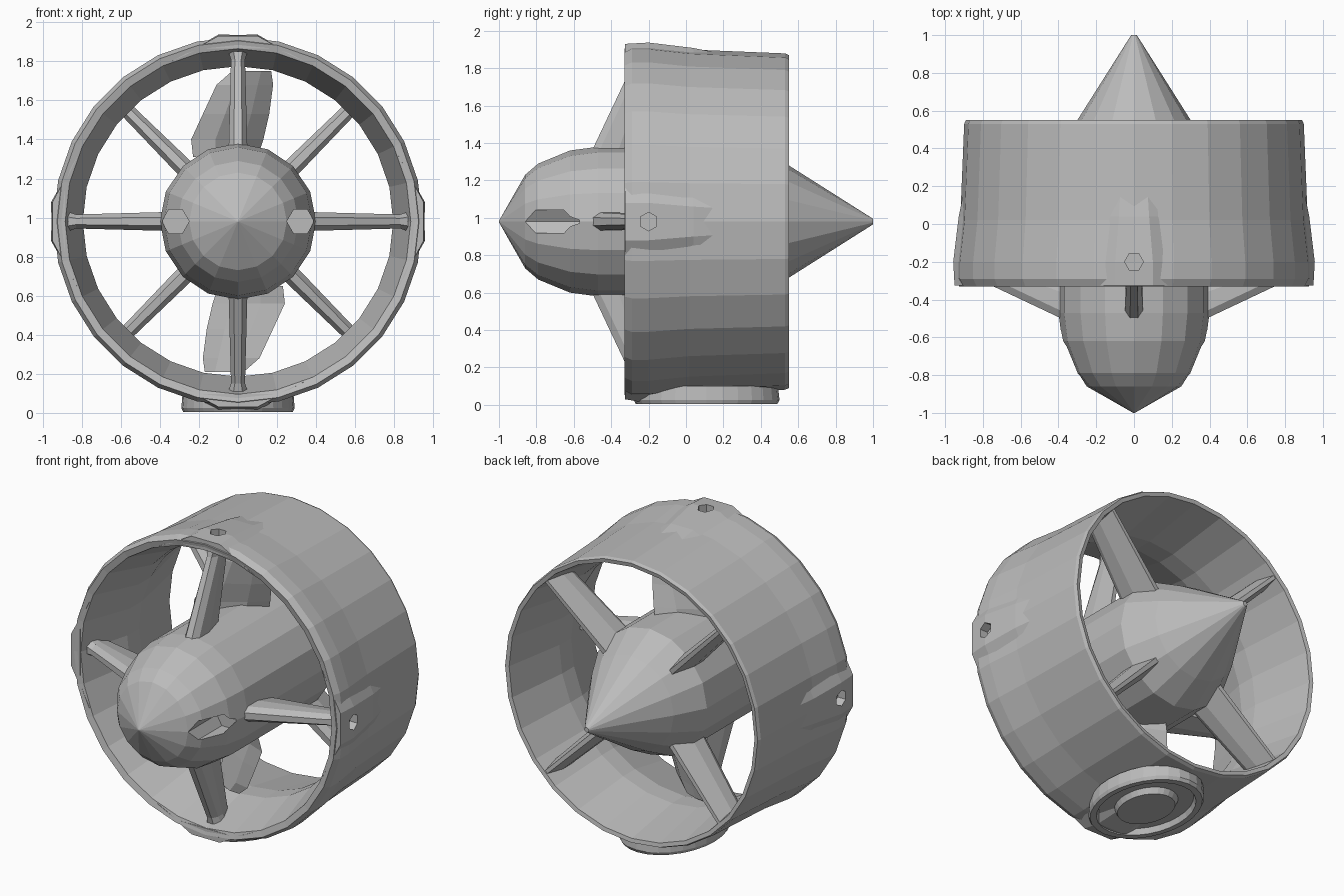
import bpy, bmesh
from math import pi, sin, cos, radians
from mathutils import Matrix, Vector

CZ = 0.98  # height of the thruster axis

if "Cube" in bpy.data.objects:
    bpy.data.objects.remove(bpy.data.objects["Cube"], do_unlink=True)

grey = bpy.data.materials.new("plain grey")
grey.use_nodes = True
colour = (0.5, 0.5, 0.5, 1)
grey.diffuse_color = colour
grey.node_tree.nodes["Principled BSDF"].inputs["Base Color"].default_value = colour


def loft(name, rings, matrix=Matrix(), loop=False):
    """Skin a list of equal rings; cap the ends unless the rings form a loop."""
    bm = bmesh.new()
    vs = [[bm.verts.new(p) for p in ring] for ring in rings]
    n = len(vs[0])
    pairs = list(zip(vs, vs[1:])) + ([(vs[-1], vs[0])] if loop else [])
    for a, b in pairs:
        for i in range(n):
            j = (i + 1) % n
            bm.faces.new((a[i], a[j], b[j], b[i]))
    if not loop:
        bm.faces.new(vs[0])
        bm.faces.new(vs[-1])
    bmesh.ops.recalc_face_normals(bm, faces=bm.faces)
    bm.transform(matrix)
    mesh = bpy.data.meshes.new(name)
    bm.to_mesh(mesh)
    bm.free()
    mesh.materials.append(grey)
    ob = bpy.data.objects.new(name, mesh)
    bpy.context.collection.objects.link(ob)
    return ob


def lathe(name, profile, sides, matrix, loop=False):
    """Revolve (radius, height) points around local z."""
    ring = [2 * pi * i / sides for i in range(sides)]
    return loft(name, [[(r * cos(a), r * sin(a), h) for a in ring] for r, h in profile],
                matrix, loop)


def around(angle):
    """Turn a part built along +z about the thruster axis."""
    return Matrix.Translation((0, 0, CZ)) @ Matrix.Rotation(radians(angle), 4, 'Y')


def cut(target, cutter):
    mod = target.modifiers.new("cut", 'BOOLEAN')
    mod.object = cutter
    mod.solver = 'EXACT'
    cutter.hide_render = True
    cutter.hide_viewport = True
    cutter.display_type = 'WIRE'


# Local z of a lathe becomes world y
along = Matrix.Translation((0, 0, CZ)) @ Matrix.Rotation(-pi / 2, 4, 'X')

# Duct, narrowing to a throat inside
duct = lathe("duct", [(0.885, -0.32), (0.925, -0.33), (0.945, -0.29), (0.945, -0.2),
                      (0.92, 0.02), (0.899, 0.53), (0.89, 0.55), (0.865, 0.545),
                      (0.795, 0.14), (0.795, 0.02)], 28, along, loop=True)

# Hub with pointed nose and tail cone
hub = lathe("hub", [(0.004, -1), (0.25, -0.86), (0.31, -0.79), (0.38, -0.62),
                    (0.4, -0.47), (0.4, 0.36), (0.3, 0.55), (0.015, 1)], 16, along)

# Twin hexagonal sockets in the nose
for side, x in (("left", 0.32), ("right", -0.32)):
    cutter = lathe(side + "_socket_cutter", [(0.07, -0.95), (0.07, -0.57)], 6,
                   Matrix.Translation((x, 0, 0)) @ along)
    cut(hub, cutter)


def strut_section(z, front, back, half):
    mid = (front + back) / 2
    return [(half * 0.45, front, z), (half, front + 0.04, z), (half, mid, z),
            (half * 0.3, back, z), (-half * 0.3, back, z), (-half, mid, z),
            (-half, front + 0.04, z), (-half * 0.45, front, z)]


# Front struts in a cross with flared ends, rear struts on the diagonals
for i in range(4):
    loft(f"front_strut_{i + 1}", [strut_section(0.3, -0.54, -0.24, 0.05),
                                  strut_section(0.83, -0.29, -0.12, 0.036),
                                  strut_section(0.87, -0.28, -0.11, 0.05)], around(90 * i))
    loft(f"rear_strut_{i + 1}", [strut_section(0.26, 0.2, 0.48, 0.05),
                                 strut_section(0.87, 0.32, 0.54, 0.036)], around(90 * i + 45))


def blade_section(z, left, right, y_left, y_right):
    a, b = Vector((left, y_left, z)), Vector((right, y_right, z))
    across = Vector((-(b - a).y, (b - a).x, 0)).normalized() * 0.025
    return [a, a.lerp(b, 0.3) + across, a.lerp(b, 0.7) + across * 0.8,
            b, a.lerp(b, 0.7) - across * 0.8, a.lerp(b, 0.3) - across]


# Two twisted propeller blades
for name, angle in (("upper_blade", 0), ("lower_blade", 180)):
    loft(name, [blade_section(0.33, -0.23, 0.1, -0.12, 0.16),
                blade_section(0.42, -0.24, 0.13, -0.1, 0.14),
                blade_section(0.55, -0.18, 0.16, -0.08, 0.11),
                blade_section(0.7, -0.11, 0.18, -0.06, 0.08),
                blade_section(0.77, -0.03, 0.17, -0.03, 0.06)], around(angle))


def fairing_section(y, crown, crown_z, foot, foot_z, inner_z):
    return [(-foot, y, foot_z), (-crown, y, crown_z), (crown, y, crown_z),
            (foot, y, foot_z), (0.2, y, inner_z), (-0.2, y, inner_z)]


# Fairings that blend into the duct, with screw holes on the top and both sides
for name, angle, lift in (("top", 0, 0), ("left", 90, 0), ("right", -90, 0),
                          ("bottom", 180, 0.015)):
    fairing = loft(name + "_fairing",
                   [fairing_section(-0.325, 0.1, 0.95, 0.34, 0.82, 0.885),
                    fairing_section(-0.2, 0.1, 0.957 + lift, 0.34, 0.82, 0.885),
                    fairing_section(0.04, 0.08, 0.928 + lift, 0.3, 0.82, 0.87),
                    fairing_section(0.2, 0.07, 0.895, 0.28, 0.82, 0.86)],
                   around(angle))
    if name != "bottom":
        hole = lathe(name + "_screw_cutter", [(0.05, 0.9), (0.05, 1.05)], 6,
                     around(angle) @ Matrix.Translation((0, -0.2, 0)))
        cut(duct, hole)
        cut(fairing, hole)

# Oval foot with a plain recessed ring underneath
lathe("foot", [(0.5, 0.005), (0.55, 0.04), (0.82, 0.04), (0.86, 0.005),
               (0.97, 0.005), (1.0, 0.025), (0.98, 0.1)], 28,
      Matrix.Translation((0, 0.11, 0)) @ Matrix.Diagonal((0.29, 0.39, 1, 1)))
